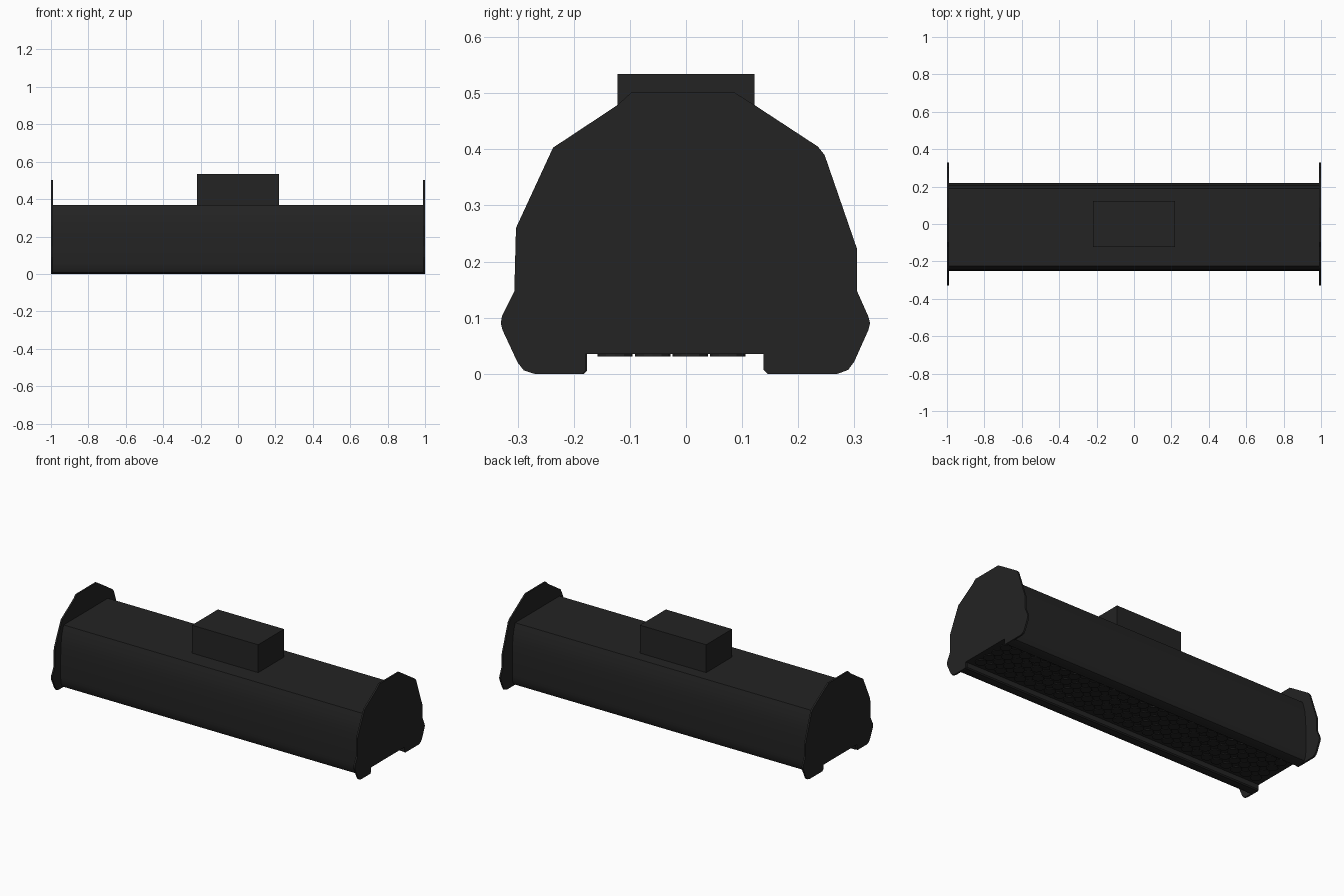
import bpy, bmesh, math

if "Cube" in bpy.data.objects:
    bpy.data.objects.remove(bpy.data.objects["Cube"], do_unlink=True)

charcoal = bpy.data.materials.new("charcoal")
charcoal.use_nodes = True
colour = (0.017, 0.017, 0.017, 1)
charcoal.diffuse_color = colour
charcoal.node_tree.nodes["Principled BSDF"].inputs["Base Color"].default_value = colour


def finish(name, bm, smooth=None):
    bmesh.ops.recalc_face_normals(bm, faces=bm.faces)
    mesh = bpy.data.meshes.new(name)
    bm.to_mesh(mesh)
    bm.free()
    mesh.materials.append(charcoal)
    ob = bpy.data.objects.new(name, mesh)
    bpy.context.collection.objects.link(ob)
    if smooth:
        bpy.ops.object.select_all(action="DESELECT")
        ob.select_set(True)
        bpy.context.view_layer.objects.active = ob
        bpy.ops.object.shade_smooth_by_angle(angle=math.radians(smooth))
    return ob


def extrude_profile(name, points, x0, x1, smooth=None):
    """Sweep a (y, z) outline along x."""
    bm = bmesh.new()
    face = bm.faces.new([bm.verts.new((x0, y, z)) for y, z in points])
    swept = bmesh.ops.extrude_face_region(bm, geom=[face])["geom"]
    verts = [v for v in swept if isinstance(v, bmesh.types.BMVert)]
    bmesh.ops.translate(bm, vec=(x1 - x0, 0, 0), verts=verts)
    return finish(name, bm, smooth)


# Housing: long shell with rounded shoulders and two rails underneath
MID = -0.017
half = [(0.159, 0.035), (0.159, 0.006), (0.165, 0), (0.205, 0), (0.222, 0.008),
        (0.232, 0.028), (0.235, 0.06), (0.235, 0.2), (0.232, 0.26),
        (0.225, 0.315), (0.208, 0.368)]
outline = [(MID + y, z) for y, z in half] + [(MID - y, z) for y, z in reversed(half)]
extrude_profile("housing", outline, -0.99, 0.99, smooth=35)

# End plates: thin faceted brackets with a notch at the bottom
plate = [(0.138, 0.035), (0.138, 0.007), (0.145, 0), (0.27, 0), (0.289, 0.007),
         (0.3, 0.022), (0.325, 0.078), (0.328, 0.09), (0.325, 0.102),
         (0.305, 0.147), (0.305, 0.222), (0.247, 0.39), (0.235, 0.405),
         (0.122, 0.479), (0.087, 0.501), (-0.098, 0.501), (-0.122, 0.479),
         (-0.237, 0.403), (-0.303, 0.26), (-0.306, 0.147), (-0.328, 0.103),
         (-0.33, 0.09), (-0.327, 0.078), (-0.3, 0.02), (-0.289, 0.006),
         (-0.27, 0), (-0.185, 0), (-0.179, 0.006), (-0.179, 0.035)]
for side, name in ((1, "left_end_plate"), (-1, "right_end_plate")):
    extrude_profile(name, plate, side * 0.99, side * 1.0)

# Mounting block on top
block = [(-0.122, 0.36), (0.122, 0.36), (0.122, 0.534), (-0.122, 0.534)]
extrude_profile("mounting_block", block, -0.218, 0.218)

# Underside grid of shallow round lenses
PITCH = 0.067
bm = bmesh.new()
for col in range(29):
    for row in range(4):
        made = bmesh.ops.create_cone(bm, cap_ends=True, segments=12,
                                     radius1=0.0315, radius2=0.0315, depth=0.006)
        bmesh.ops.translate(bm, verts=made["verts"],
                            vec=((col - 14) * PITCH, -0.026 + (row - 1.5) * PITCH, 0.034))
finish("lens_grid", bm)
